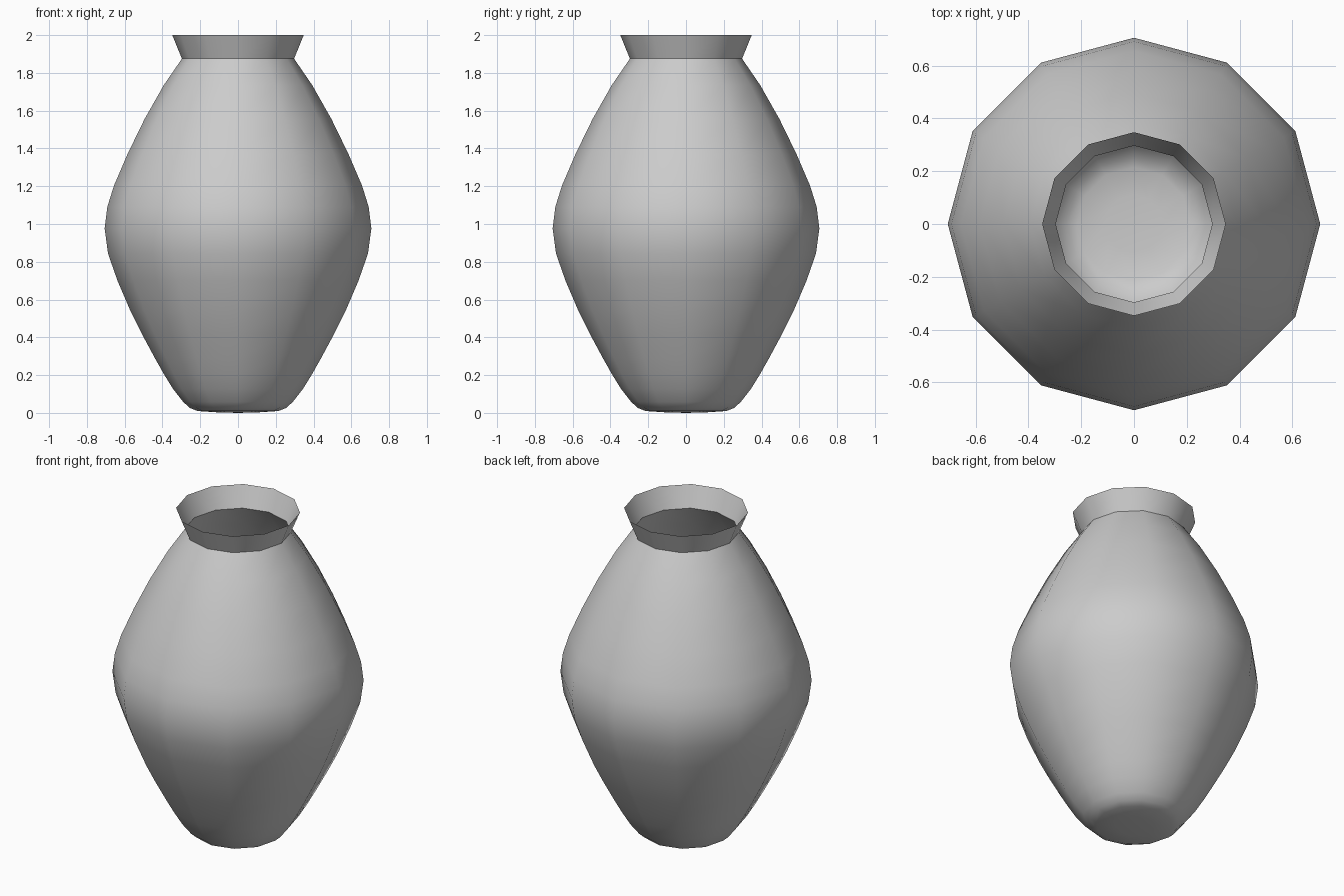
import bpy, bmesh
from math import radians
from mathutils import Vector

if "Cube" in bpy.data.objects:
    bpy.data.objects.remove(bpy.data.objects["Cube"])

SIDES = 12
# Half-section of the vase (radius, height), from base centre up to the lip
profile = [
    (0.0, 0.0), (0.11, 0.003), (0.215, 0.01), (0.255, 0.026), (0.29, 0.058),
    (0.344, 0.127), (0.392, 0.205), (0.44, 0.29), (0.51, 0.42), (0.568, 0.536),
    (0.638, 0.70), (0.688, 0.843), (0.706, 0.976), (0.692, 1.09), (0.656, 1.205),
    (0.585, 1.37), (0.495, 1.555), (0.393, 1.735), (0.297, 1.875), (0.348, 2.0),
]

# Lathe the profile into a thin 12-sided shell, open at the top
bm = bmesh.new()
verts = [bm.verts.new((r, 0, z)) for r, z in profile]
edges = [bm.edges.new(pair) for pair in zip(verts, verts[1:])]
bmesh.ops.spin(bm, geom=verts + edges, cent=(0, 0, 0), axis=(0, 0, 1),
               angle=radians(360), steps=SIDES, use_duplicate=False)
bmesh.ops.remove_doubles(bm, verts=bm.verts, dist=0.0005)
bmesh.ops.recalc_face_normals(bm, faces=bm.faces)
# Make sure the faces point outwards
wall = max(bm.faces, key=lambda f: f.calc_area())
c = wall.calc_center_median()
if wall.normal.dot(Vector((c.x, c.y, 0))) < 0:
    bmesh.ops.reverse_faces(bm, faces=bm.faces)

mesh = bpy.data.meshes.new("vase")
bm.to_mesh(mesh)
bm.free()
vase = bpy.data.objects.new("vase", mesh)
bpy.context.collection.objects.link(vase)

# Smooth body with a crisp crease at the neck
bpy.context.view_layer.objects.active = vase
vase.select_set(True)
bpy.ops.object.shade_smooth_by_angle(angle=radians(42))
